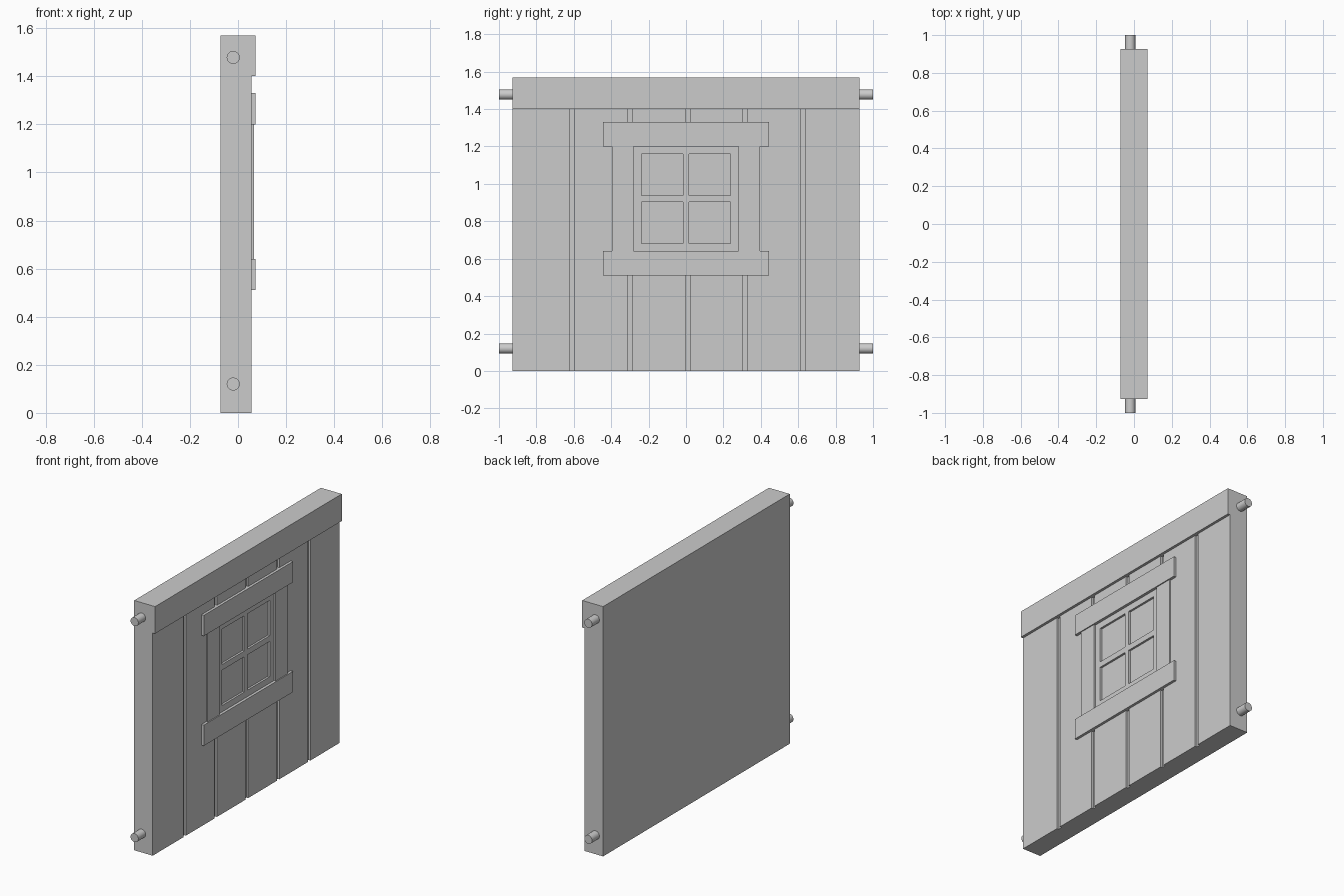
import bpy
import bmesh
from math import pi
from mathutils import Matrix, Vector

if "Cube" in bpy.data.objects:
    bpy.data.objects.remove(bpy.data.objects["Cube"])

grey = bpy.data.materials.new("plain_grey")
grey.use_nodes = True
grey.diffuse_color = (0.6, 0.6, 0.6, 1)
grey.node_tree.nodes["Principled BSDF"].inputs["Base Color"].default_value = (0.6, 0.6, 0.6, 1)

# Depths along x, from the flat back to the proudest trim
BACK, GROOVE, CASEMENT, FACE, CASING, TRIM = -0.0725, 0.043, 0.055, 0.056, 0.066, 0.0725
HALF = 0.927          # half the wall's length
HEADER, TOP = 1.40, 1.57
SILL, LINTEL = 0.64, 1.20
OPENING = 0.28        # half the window opening


def finish(name, bm):
    bmesh.ops.recalc_face_normals(bm, faces=bm.faces)
    mesh = bpy.data.meshes.new(name)
    bm.to_mesh(mesh)
    bm.free()
    mesh.materials.append(grey)
    obj = bpy.data.objects.new(name, mesh)
    bpy.context.collection.objects.link(obj)
    return obj


def box(name, x, y, z):
    bm = bmesh.new()
    size = Vector((x[1] - x[0], y[1] - y[0], z[1] - z[0]))
    centre = Vector((sum(x), sum(y), sum(z))) / 2
    matrix = Matrix.Translation(centre) @ Matrix.Diagonal(size.to_4d())
    bmesh.ops.create_cube(bm, size=1, matrix=matrix)
    return finish(name, bm)


# Planked wall: a grooved plan profile extruded upwards
profile = [(BACK, HALF), (BACK, -HALF), (FACE, -HALF)]
for i in range(-2, 3):
    start = i * 0.309 - 0.004
    end = start + 0.025
    profile += [(FACE, start), (GROOVE, start), (GROOVE, end), (FACE, end)]
profile.append((FACE, HALF))
bm = bmesh.new()
base = bm.faces.new([bm.verts.new((x, y, 0)) for x, y in profile])
top = bmesh.ops.extrude_face_region(bm, geom=[base])["geom"]
bmesh.ops.translate(bm, vec=(0, 0, HEADER),
                    verts=[v for v in top if isinstance(v, bmesh.types.BMVert)])
wall = finish("plank_wall", bm)

# Shallow window pocket, whose floor forms the panes
cutter = box("window_cutter", (GROOVE - 0.001, 0.2), (-OPENING, OPENING), (SILL, LINTEL))
cutter.hide_render = True
cut = wall.modifiers.new("window_pocket", 'BOOLEAN')
cut.object = cutter
cut.operation = 'DIFFERENCE'
cut.solver = 'EXACT'
bpy.context.view_layer.objects.active = wall
bpy.ops.object.modifier_apply(modifier=cut.name)
bpy.data.objects.remove(cutter)

box("header_beam", (BACK, TRIM), (-HALF, HALF), (HEADER, TOP))

# Window surround
box("window_sill", (GROOVE, TRIM), (-0.443, 0.443), (0.51, SILL))
box("window_lintel", (GROOVE, TRIM), (-0.443, 0.443), (LINTEL, 1.33))
for side, sign in (("left", 1), ("right", -1)):
    y = sorted((sign * OPENING, sign * 0.395))
    box("window_casing_" + side, (GROOVE - 0.003, CASING), y, (SILL, LINTEL))

# Casement bars around four panes
depth = (GROOVE - 0.005, CASEMENT)
for name, y in (("stile_right", (-OPENING, -0.238)), ("mullion", (-0.017, 0.017)),
                ("stile_left", (0.238, OPENING))):
    box("casement_" + name, depth, y, (SILL, LINTEL))
for name, z in (("bottom_rail", (SILL, 0.68)), ("middle_rail", (0.902, 0.938)),
                ("top_rail", (1.16, LINTEL))):
    for side, sign in (("left", 1), ("right", -1)):
        box("casement_" + name + "_" + side, depth, sorted((sign * 0.017, sign * 0.238)), z)

# Round pins at both ends, near the top and bottom
for end, sign in (("front", -1), ("back", 1)):
    for level, z in (("lower", 0.12), ("upper", 1.478)):
        bm = bmesh.new()
        place = Matrix.Translation((-0.02, sign * 0.96, z)) @ Matrix.Rotation(pi / 2, 4, 'X')
        bmesh.ops.create_cone(bm, cap_ends=True, segments=32, radius1=0.027,
                              radius2=0.027, depth=0.08, matrix=place)
        pin = finish(end + "_" + level + "_pin", bm)
        bpy.ops.object.select_all(action='DESELECT')
        pin.select_set(True)
        bpy.context.view_layer.objects.active = pin
        bpy.ops.object.shade_smooth_by_angle()
